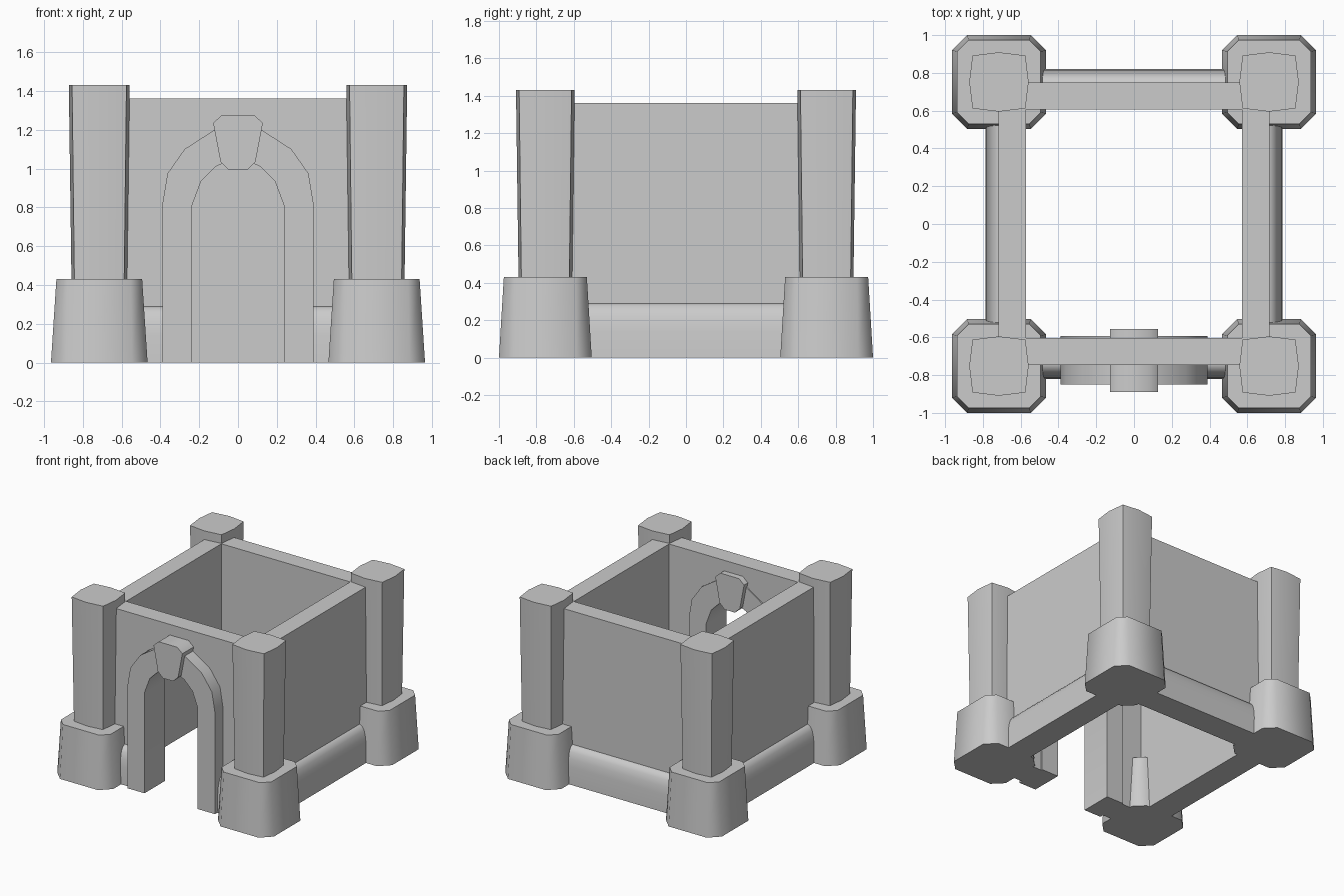
import bpy, bmesh
from math import radians

if "Cube" in bpy.data.objects:
    bpy.data.objects.remove(bpy.data.objects["Cube"])


def finish(name, bm, angle=None):
    bmesh.ops.recalc_face_normals(bm, faces=bm.faces)
    me = bpy.data.meshes.new(name)
    bm.to_mesh(me)
    bm.free()
    ob = bpy.data.objects.new(name, me)
    bpy.context.collection.objects.link(ob)
    if angle:
        bpy.ops.object.select_all(action='DESELECT')
        ob.select_set(True)
        bpy.context.view_layer.objects.active = ob
        bpy.ops.object.shade_smooth_by_angle(angle=radians(angle))
    return ob


def loft(name, bottom, top, angle=None):
    """Closed solid between two matching rings of 3D points."""
    bm = bmesh.new()
    a = [bm.verts.new(p) for p in bottom]
    b = [bm.verts.new(p) for p in top]
    n = len(a)
    bm.faces.new(a[::-1])
    bm.faces.new(b)
    for i in range(n):
        j = (i + 1) % n
        bm.faces.new((a[i], a[j], b[j], b[i]))
    return finish(name, bm, angle)


def slab_y(name, outline, y0, y1, angle=None):
    """Front (x, z) outline given depth along y."""
    return loft(name, [(x, y0, z) for x, z in outline],
                [(x, y1, z) for x, z in outline], angle)


def octagon(cx, cy, hx, hy, c, z):
    pts = [(hx, hy - c), (hx - c, hy), (c - hx, hy), (-hx, hy - c),
           (-hx, c - hy), (c - hx, -hy), (hx - c, -hy), (hx, c - hy)]
    return [(cx + x, cy + y, z) for x, y in pts]


def bulged_square(cx, cy, r, c, z):
    pts = [(r, 0), (c, c), (0, r), (-c, c), (-r, 0), (-c, -c), (0, -r), (c, -c)]
    return [(cx + x, cy + y, z) for x, y in pts]


def mirrored(half):
    """Left-to-right path from its right half, listed from the bottom up."""
    return [(-x, z) for x, z in half] + [(x, z) for x, z in reversed(half) if x > 0]


# Corner towers: flared foot and tapered column
for sx in (-1, 1):
    for sy in (-1, 1):
        x, y = sx * 0.715, sy * 0.752
        loft("tower_foot", octagon(x, y, 0.249, 0.248, 0.08, 0),
             octagon(x, y, 0.221, 0.222, 0.06, 0.43), 50)
        loft("tower_column", bulged_square(x, y, 0.143, 0.128, 0.4),
             bulged_square(x, y, 0.157, 0.14, 1.43), 40)

# Doorway arch curves
inner = [(0.237, 0), (0.237, 0.81), (0.19, 0.935), (0.115, 1.01), (0, 1.06)]
outer = [(0.39, 0), (0.39, 0.815), (0.363, 0.975), (0.275, 1.10), (0.12, 1.20), (0, 1.23)]
middle = [(0.3, 0), (0.3, 0.81), (0.26, 0.98), (0.14, 1.09), (0, 1.13)]

# Walls
H = 1.36
slab_y("front_wall", [(-0.715, H), (-0.715, 0)] + mirrored(middle)
       + [(0.715, 0), (0.715, H)], -0.747, -0.603)
slab_y("back_wall", [(-0.715, H), (-0.715, 0), (0.715, 0), (0.715, H)], 0.607, 0.75)
for s in (-1, 1):
    slab_y("side_wall", [(s * 0.573, 0), (s * 0.717, 0), (s * 0.717, H), (s * 0.573, H)],
           -0.603, 0.607)

# Rounded skirting along the outside of the walls
skirt = [(-0.05, 0), (0.073, 0), (0.068, 0.14), (0.06, 0.2),
         (0.045, 0.25), (0.025, 0.278), (0, 0.29), (-0.05, 0.29)]
for s in (-1, 1):
    slab_y("side_skirting", [(s * (0.713 + d), z) for d, z in skirt], -0.7, 0.7, 50)
for name, s, x0, x1 in (("back_skirting", 1, -0.7, 0.7),
                        ("front_skirting", -1, -0.7, -0.35),
                        ("front_skirting", -1, 0.35, 0.7)):
    loft(name, [(x0, s * (0.748 + d), z) for d, z in skirt],
         [(x1, s * (0.748 + d), z) for d, z in skirt], 50)

# Door surround and keystone
slab_y("door_arch", mirrored(outer) + mirrored(inner)[::-1], -0.85, -0.592, 35)
slab_y("keystone", [(-0.083, 1.275), (-0.128, 1.235), (-0.09, 1.035), (-0.046, 0.992),
                    (0.046, 0.992), (0.09, 1.035), (0.128, 1.235), (0.083, 1.275)],
       -0.89, -0.555, 50)
